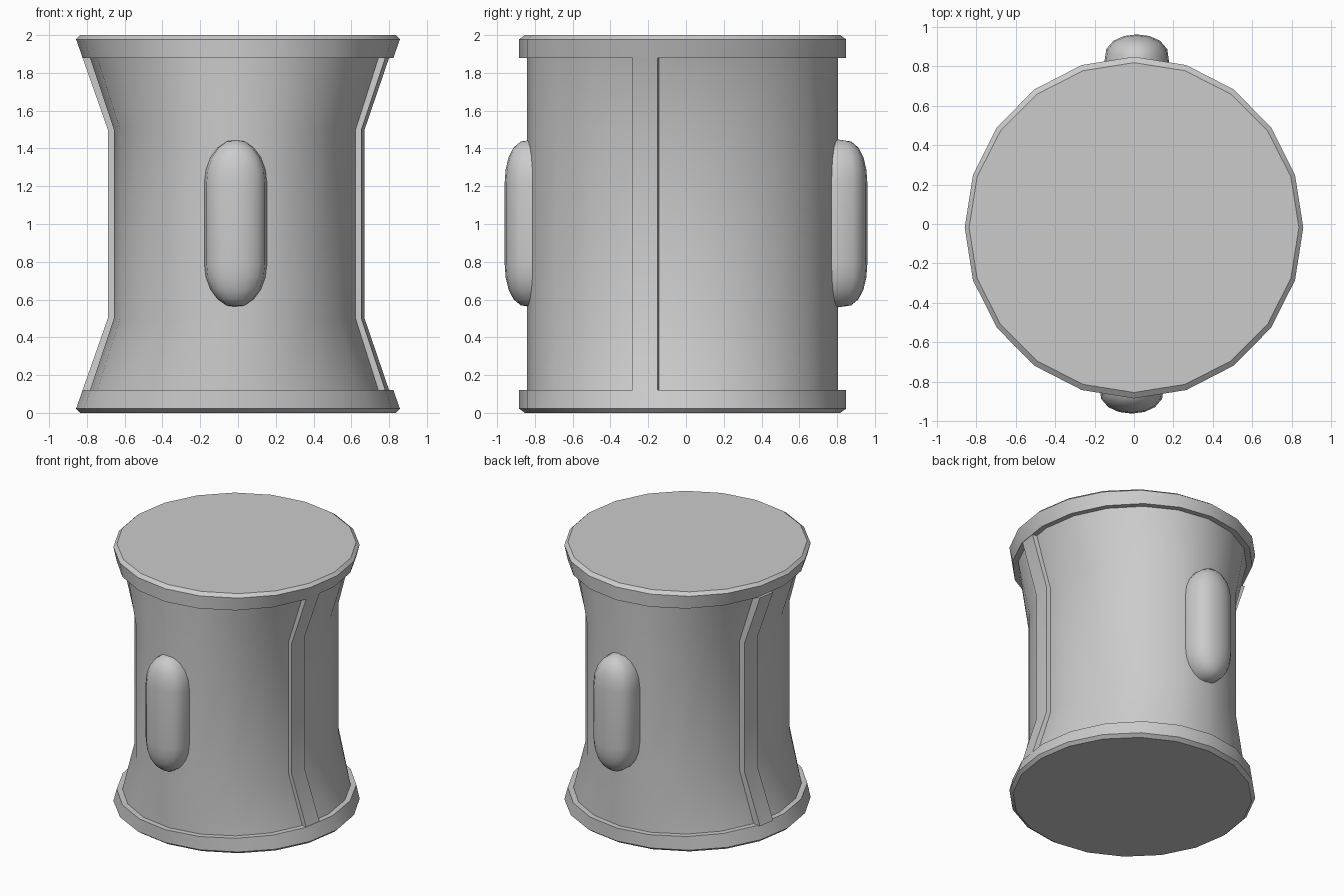
import bpy, bmesh, math

if "Cube" in bpy.data.objects:
    bpy.data.objects.remove(bpy.data.objects["Cube"])

SIDES = 20
CY = -0.018          # y centre of the spool
WAIST = 0.797        # x scale of the pinched middle


def pinch(z):
    """Sideways scale of the spool at height z."""
    t = min(1.0, min(z, 2 - z) / 0.5)
    return 1 + (WAIST - 1) * t


def loft(name, sections):
    """Skin closed rings of points and cap both ends."""
    bm = bmesh.new()
    rings = [[bm.verts.new(p) for p in s] for s in sections]
    n = len(rings[0])
    for a, b in zip(rings, rings[1:]):
        for i in range(n):
            j = (i + 1) % n
            bm.faces.new((a[i], a[j], b[j], b[i]))
    bm.faces.new(rings[0][::-1])
    bm.faces.new(rings[-1])
    return finish(name, bm)


def finish(name, bm, angle=30):
    bmesh.ops.recalc_face_normals(bm, faces=bm.faces[:])
    me = bpy.data.meshes.new(name)
    bm.to_mesh(me)
    bm.free()
    ob = bpy.data.objects.new(name, me)
    bpy.context.collection.objects.link(ob)
    bpy.ops.object.select_all(action='DESELECT')
    ob.select_set(True)
    bpy.context.view_layer.objects.active = ob
    bpy.ops.object.shade_smooth_by_angle(angle=math.radians(angle))
    return ob


def ring(r, z):
    pts = []
    for i in range(SIDES):
        a = 2 * math.pi * i / SIDES
        pts.append((r * pinch(z) * math.cos(a), CY + r * math.sin(a), z))
    return pts


# spool: bevelled rims at both ends around a pinched barrel
profile = [(0.835, 0), (0.865, 0.022), (0.865, 0.122), (0.824, 0.122), (0.824, 0.5)]
profile += [(r, 2 - z) for r, z in reversed(profile)]
loft("spool_body", [ring(r, z) for r, z in profile])

# side ribs: slim strips following the pinch, half a turn apart
section = [(0.76, -0.255), (0.832, -0.264), (0.853, -0.132), (0.76, -0.115)]
for name, s in (("right_rib", 1), ("left_rib", -1)):
    loft(name, [[((s * x - 0.012) * pinch(z), CY + s * y, z) for x, y in section]
                for z in (0.12, 0.5, 1.5, 1.88)])


# front and back lugs: rounded, stretched domes
def lug(name, s, cx):
    bm = bmesh.new()
    bmesh.ops.create_uvsphere(bm, u_segments=16, v_segments=10, radius=1)
    upper = [v for v in bm.verts if v.co.z > 1e-4]
    lower = [v for v in bm.verts if v.co.z <= 1e-4]
    # separate the halves at the equator by extruding it
    equator = [e for e in bm.edges if all(abs(v.co.z) < 1e-4 for v in e.verts)]
    bmesh.ops.split_edges(bm, edges=equator)
    for f in bm.faces:
        up = f.calc_center_median().z > 0
        for v in f.verts:
            v.tag = up
    for v in bm.verts:
        x, y, z = v.co
        depth = math.copysign(abs(y) ** 0.65, y) if abs(y) > 1e-5 else 0
        v.co = (cx + 0.167 * x, s * 0.80 + 0.16 * depth,
                1.003 + 0.23 * z + (0.215 if v.tag else -0.215))
    rim = [e for e in bm.edges if e.is_boundary]
    bmesh.ops.bridge_loops(bm, edges=rim)
    finish(name, bm, 50)


lug("front_lug", -1, -0.012)
lug("back_lug", 1, 0.014)
